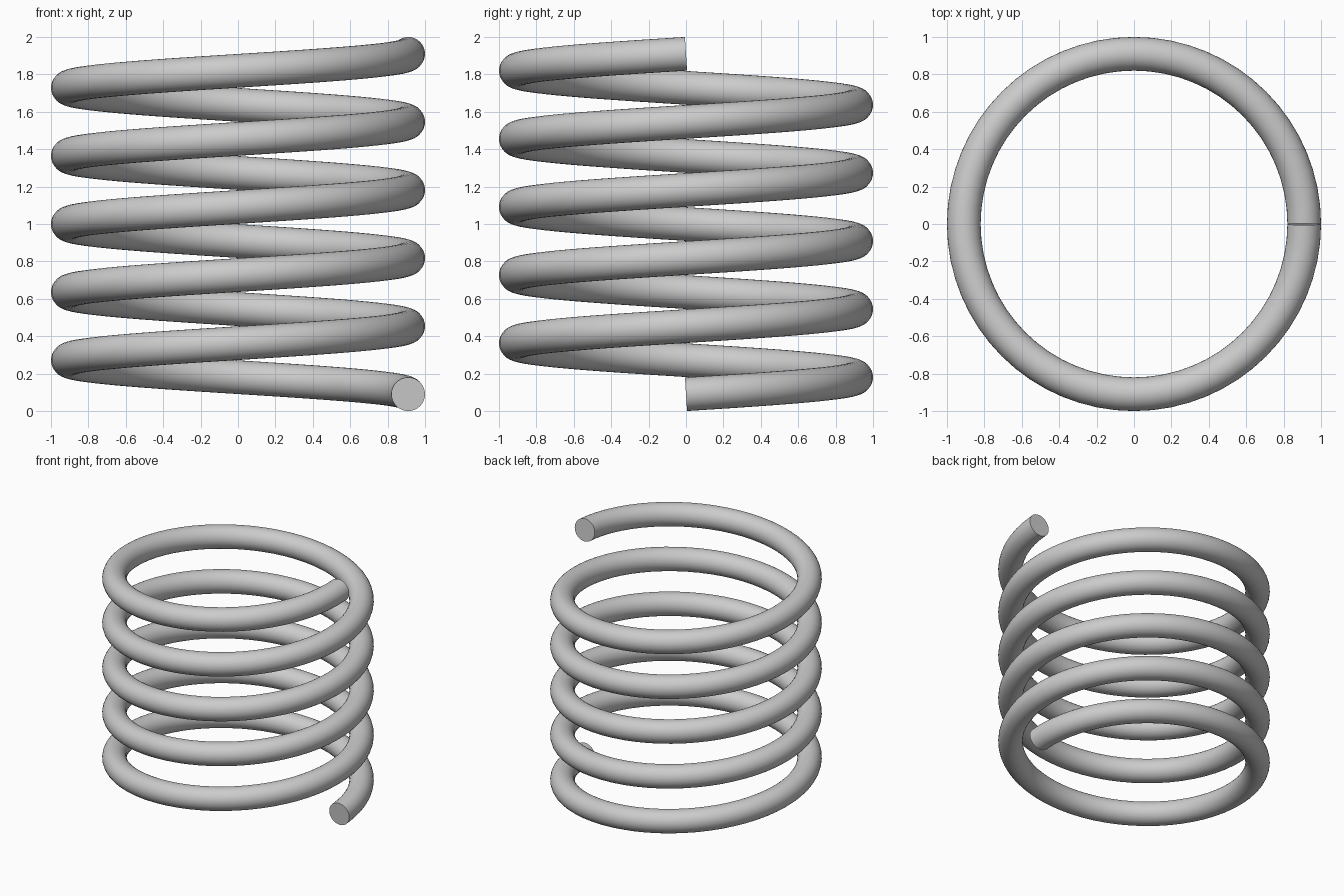
import bpy, bmesh, math
from mathutils import Vector

cube = bpy.data.objects.get("Cube")
if cube:
    bpy.data.objects.remove(cube, do_unlink=True)

TURNS = 5
COIL_R = 0.91                            # radius of the wire's centre line
WIRE_R = 0.09
PITCH = (2 - 2 * WIRE_R) / TURNS
STEPS = 64                               # rings per turn
SIDES = 32                               # sides of the wire

# Colour
steel = bpy.data.materials.new("plain grey")
steel.use_nodes = True
grey = (0.6, 0.6, 0.6, 1)
steel.diffuse_color = grey
steel.node_tree.nodes["Principled BSDF"].inputs["Base Color"].default_value = grey


def wire_ring(bm, angle):
    """Round wire section, square to the coil's path at the given angle."""
    out = Vector((math.cos(angle), math.sin(angle), 0))
    along = Vector((-out.y * COIL_R, out.x * COIL_R, PITCH / math.tau)).normalized()
    up = out.cross(along)
    centre = out * COIL_R + Vector((0, 0, WIRE_R + PITCH * angle / math.tau))
    ring = []
    for i in range(SIDES):
        t = math.tau * i / SIDES
        ring.append(bm.verts.new(centre + WIRE_R * (out * math.cos(t) + up * math.sin(t))))
    return ring


# Coil: sweep the section up the helix, then close both cut ends
bm = bmesh.new()
rings = [wire_ring(bm, math.tau * s / STEPS) for s in range(TURNS * STEPS + 1)]
for a, b in zip(rings, rings[1:]):
    for i in range(SIDES):
        j = (i + 1) % SIDES
        bm.faces.new((a[i], a[j], b[j], b[i]))
bm.faces.new(rings[0])
bm.faces.new(rings[-1])
bmesh.ops.recalc_face_normals(bm, faces=bm.faces)

mesh = bpy.data.meshes.new("coil_spring")
bm.to_mesh(mesh)
bm.free()
mesh.materials.append(steel)
spring = bpy.data.objects.new("coil_spring", mesh)
bpy.context.collection.objects.link(spring)

# Smooth wire, crisp cut ends
bpy.ops.object.select_all(action="DESELECT")
spring.select_set(True)
bpy.context.view_layer.objects.active = spring
bpy.ops.object.shade_smooth_by_angle(angle=math.radians(40))
